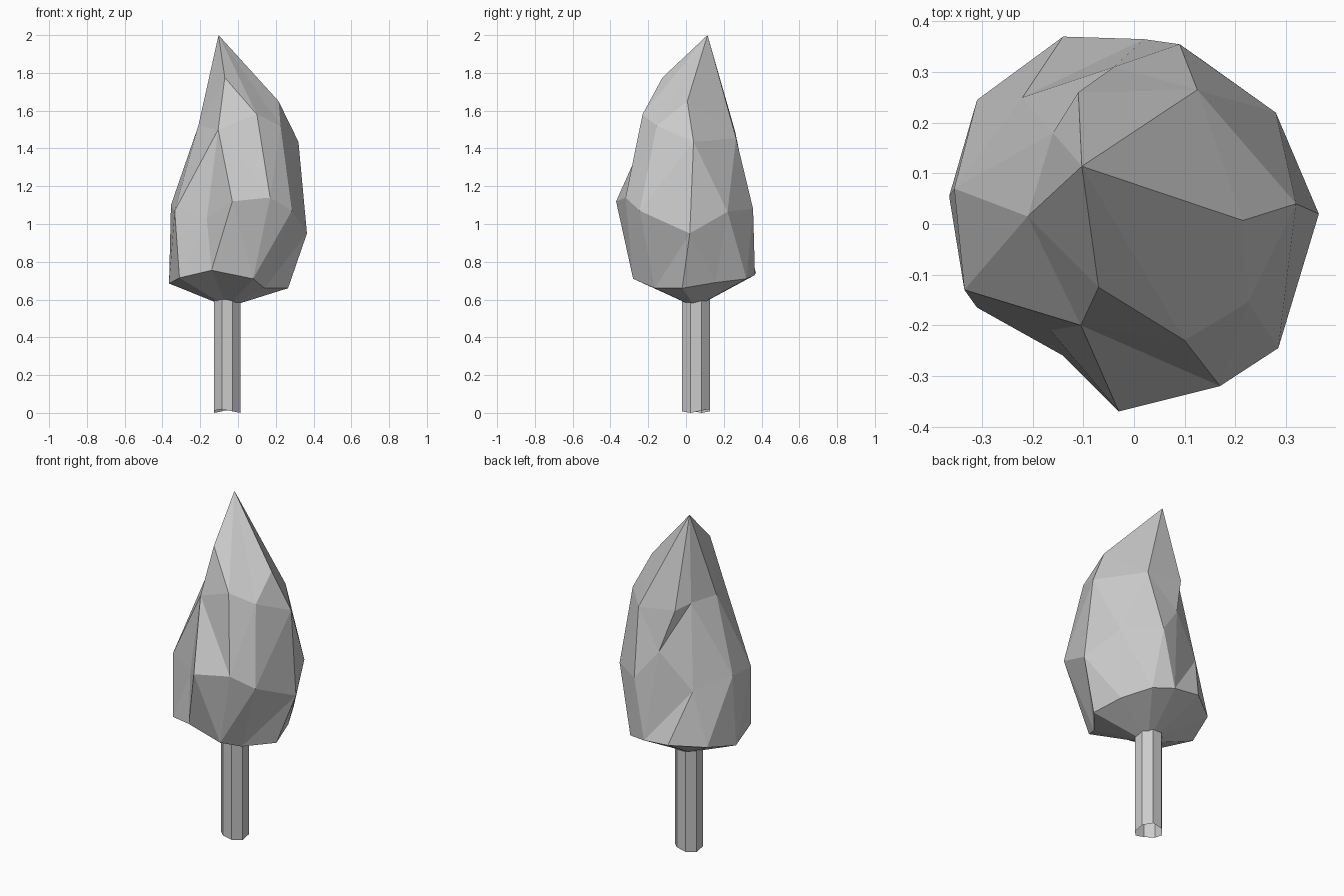
import bpy
import bmesh
import math
from mathutils import Vector

default_cube = bpy.data.objects.get("Cube")
if default_cube:
    bpy.data.objects.remove(default_cube, do_unlink=True)

# One plain grey for the whole tree
grey = bpy.data.materials.new("plain_grey")
grey.use_nodes = True
colour = (0.6, 0.6, 0.6, 1)
grey.diffuse_color = colour
grey.node_tree.nodes["Principled BSDF"].inputs["Base Color"].default_value = colour


def finish(name, bm):
    """Turn a bmesh into a flat-shaded object."""
    mesh = bpy.data.meshes.new(name)
    bm.to_mesh(mesh)
    bm.free()
    mesh.materials.append(grey)
    obj = bpy.data.objects.new(name, mesh)
    bpy.context.collection.objects.link(obj)
    return obj


def add_points(bm, points):
    """Add vertices given in hundredths of a unit."""
    return [bm.verts.new(Vector(point) / 100) for point in points]


def bridge(bm, lower, upper):
    """Join two closed loops column by column; shared corners give triangles."""
    count = len(lower)
    for i in range(count):
        j = (i + 1) % count
        corners = list(dict.fromkeys((lower[i], lower[j], upper[j], upper[i])))
        if len(corners) > 2:
            bm.faces.new(corners)


def fan(bm, loop, pole):
    """Close a loop onto a single point."""
    bridge(bm, loop, [pole] * len(loop))


# Crown: irregular faceted loops, counted round from the front
bm = bmesh.new()
skirt = add_points(bm, [
    (-14, -26, 75.5), (8, -28, 71), (14, -16.5, 66), (26.5, -2, 66),
    (22, 15.5, 69), (14, 32, 71), (2, 36.5, 73), (-14, 37, 74.5),
    (-31, 24.5, 73), (-36.5, 5.5, 68.5), (-31, -16.5, 71.5)])
belly = add_points(bm, [
    (-3, -37, 112), (17, -32, 114), (28.5, -24.5, 107), (36.5, 2, 95),
    (28, 22, 106.5), (9, 35.5, 108), (-4, 31, 125), (-22, 25, 104),
    (-35.5, 7, 110), (-33.5, -13, 107), (-16.5, -21, 103)])
shoulder = add_points(bm, [
    (-10.5, -20, 150), (10, -23, 158), (22.5, -15.5, 152), (32, 4, 143.5),
    (12.5, 26.5, 145.5), (-11, 26, 149), (-16, 18, 152), (-21, 1.5, 152)])
front_peak, side_peak, tip, base = add_points(bm, [
    (-7, -12.5, 177.5), (21.5, 0.7, 165), (-10.3, 11.4, 200), (-5.5, 5, 56)])

# Some shoulder corners serve two belly columns
first, *middle, last = shoulder
left = shoulder[3]
spread = [first, *shoulder[1:3], left, left, *shoulder[4:], last, first]

# The crest follows the shoulder, raised at two corners
crest = list(shoulder)
crest[0] = front_peak
crest[3] = side_peak

fan(bm, skirt, base)
bridge(bm, skirt, belly)
bridge(bm, belly, spread)
bridge(bm, shoulder, crest)
fan(bm, crest, tip)
bmesh.ops.triangulate(bm, faces=bm.faces[:], quad_method='SHORT_EDGE')
bmesh.ops.recalc_face_normals(bm, faces=bm.faces[:])
finish("crown", bm)

# Trunk: open eight-sided tube with a slightly uneven foot
bm = bmesh.new()
sides = 8
foot, top = [], []
for i in range(sides):
    angle = math.tau * (i + 0.5) / sides
    x = -0.057 + 0.075 * math.cos(angle)
    y = 0.053 + 0.079 * math.sin(angle)
    foot.append(bm.verts.new((x, y, 0.01 - 0.01 * math.cos(angle * 2 + 1))))
    top.append(bm.verts.new((x, y, 0.6)))
bridge(bm, foot, top)
bmesh.ops.recalc_face_normals(bm, faces=bm.faces[:])
finish("trunk", bm)
